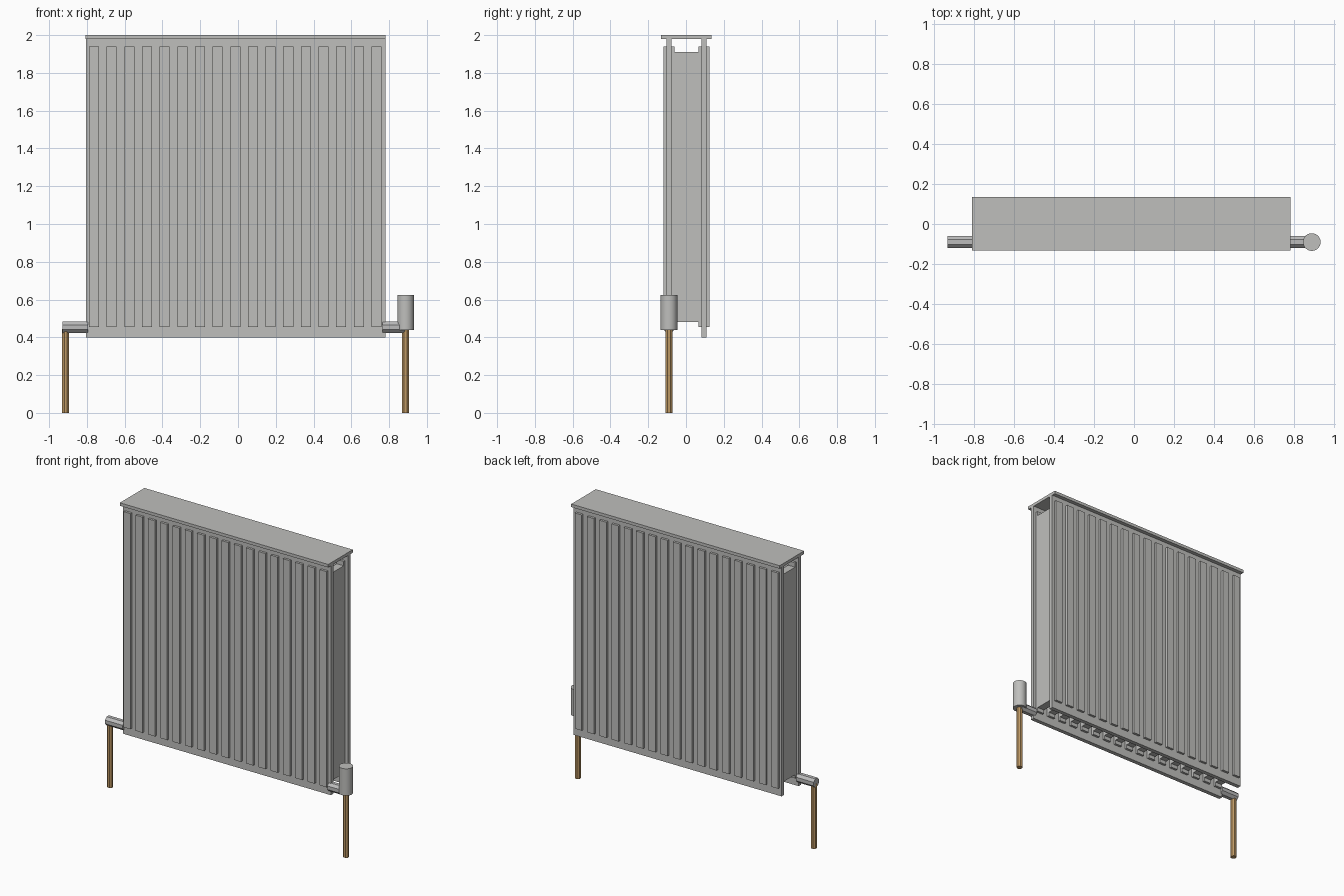
import bpy
import math
from mathutils import Matrix, Vector
import bmesh

cube = bpy.data.objects.get("Cube")
if cube:
    bpy.data.objects.remove(cube, do_unlink=True)


def material(name, rgb):
    m = bpy.data.materials.new(name)
    m.use_nodes = True
    m.diffuse_color = (*rgb, 1)
    m.node_tree.nodes["Principled BSDF"].inputs["Base Color"].default_value = (*rgb, 1)
    return m


PAINT = material("grey_paint", (0.52, 0.52, 0.505))
STEEL = material("steel", (0.5, 0.5, 0.5))
COPPER = material("copper", (0.52, 0.32, 0.13))


def finish(bm, name, mat):
    mesh = bpy.data.meshes.new(name)
    bm.to_mesh(mesh)
    bm.free()
    mesh.materials.append(mat)
    ob = bpy.data.objects.new(name, mesh)
    bpy.context.collection.objects.link(ob)
    return ob


def box(name, xs, ys, zs, mat=PAINT):
    """Box from its extents along each axis."""
    bm = bmesh.new()
    size = [b - a for a, b in (xs, ys, zs)]
    mid = [(a + b) / 2 for a, b in (xs, ys, zs)]
    bmesh.ops.create_cube(bm, size=1, matrix=Matrix.Translation(mid) @ Matrix.Diagonal((*size, 1)))
    return finish(bm, name, mat)


def rod(name, start, end, radius, sides, mat, smooth=False):
    """Cylinder between two points, with a flat side facing out."""
    a, b = Vector(start), Vector(end)
    axis = b - a
    bm = bmesh.new()
    turn = axis.to_track_quat("Z", "Y").to_matrix().to_4x4()
    spin = Matrix.Rotation(math.pi / sides, 4, "Z")
    bmesh.ops.create_cone(bm, cap_ends=True, segments=sides, radius1=radius, radius2=radius,
                          depth=axis.length, matrix=Matrix.Translation((a + b) / 2) @ turn @ spin)
    if smooth:
        for f in bm.faces:
            f.smooth = len(f.verts) == 4
        for e in bm.edges:
            e.smooth = not any(len(f.verts) > 4 for f in e.link_faces)
    return finish(bm, name, mat)


def repeat(ob):
    """Repeat a part once per rib along the width."""
    arr = ob.modifiers.new("repeat", "ARRAY")
    arr.count = 17
    arr.use_relative_offset = False
    arr.use_constant_offset = True
    arr.constant_offset_displace = (PITCH, 0, 0)


LEFT, RIGHT = -0.805, 0.78
PITCH = 0.0935
RIB = (-0.789, -0.736)
PIPE_Y = -0.09

# Top cover
box("top_cover", (LEFT - 0.003, RIGHT), (-0.132, 0.135), (1.979, 2.0))

# Two flat panels with raised ribs on both sides
for side, y in (("front", -0.09), ("back", 0.095)):
    box(side + "_panel", (LEFT, RIGHT), (y - 0.014, y + 0.014), (0.4, 1.979))
    repeat(box(side + "_ribs", RIB, (y - 0.03, y + 0.03), (0.455, 1.94)))

# Convector columns between the panels
repeat(box("convector_fins", RIB, (-0.062, 0.067), (0.48, 1.91)))

# Valve tails, supply pipes and control head
rod("right_valve_tail", (-0.93, PIPE_Y, 0.453), (-0.795, PIPE_Y, 0.453), 0.032, 8, STEEL)
rod("left_valve_tail", (0.765, PIPE_Y, 0.453), (0.885, PIPE_Y, 0.453), 0.032, 8, STEEL)
rod("right_pipe", (-0.912, PIPE_Y, 0), (-0.912, PIPE_Y, 0.445), 0.02, 8, COPPER)
rod("left_pipe", (0.887, PIPE_Y, 0), (0.887, PIPE_Y, 0.445), 0.02, 8, COPPER)
rod("control_head", (0.887, PIPE_Y, 0.44), (0.887, PIPE_Y, 0.625), 0.044, 32, PAINT, smooth=True)
